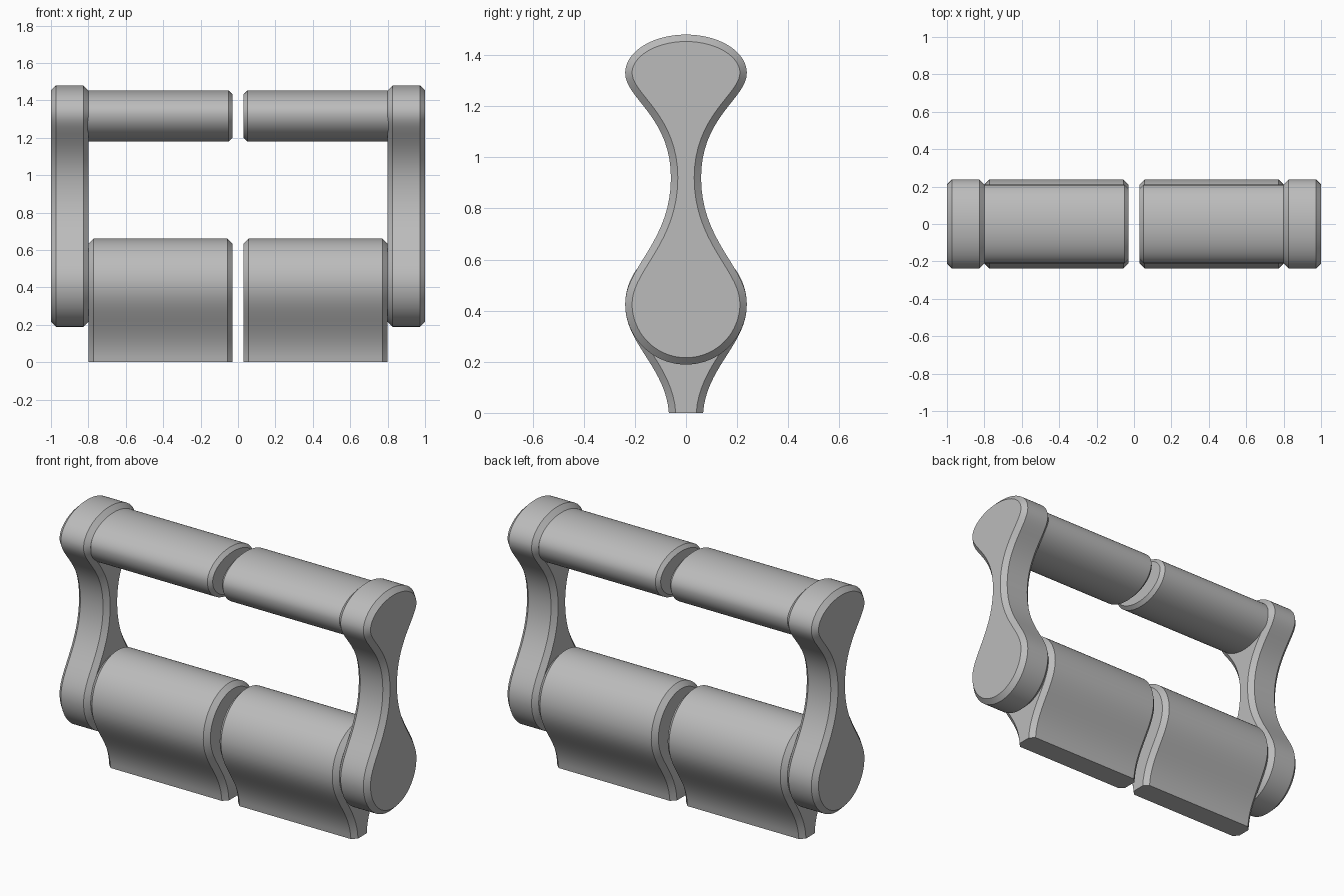
import bpy, bmesh, math
from mathutils import Vector
from mathutils.geometry import interpolate_bezier

cube = bpy.data.objects.get("Cube")
if cube:
    bpy.data.objects.remove(cube)

grey = bpy.data.materials.new("plain grey")
grey.use_nodes = True
colour = (0.5, 0.5, 0.5, 1)
grey.diffuse_color = colour
grey.node_tree.nodes["Principled BSDF"].inputs["Base Color"].default_value = colour


def arc(centre_z, width, height, start, end, steps=20):
    """Elliptical arc in the (y, z) plane, angles in degrees."""
    angles = [math.radians(start + (end - start) * i / steps) for i in range(steps + 1)]
    return [Vector((width * math.cos(a), centre_z + height * math.sin(a))) for a in angles]


def flank(*points):
    """Smooth flowing side between a round end and a narrow waist."""
    curve = interpolate_bezier(*[Vector((y, z, 0)) for y, z in points], 18)
    return [v.to_2d() for v in curve]


def closed(half):
    """Mirror a half profile running from bottom to top."""
    clean = [half[0]]
    for p in half[1:]:
        if (p - clean[-1]).length > 0.0005:
            clean.append(p)
    return clean + [Vector((-p.x, p.y)) for p in reversed(clean) if p.x > 0.001]


def inset(profile, amount, flat_base):
    """Move each profile point inwards along its normal."""
    result = []
    count = len(profile)
    for i, p in enumerate(profile):
        before, after = profile[i - 1], profile[(i + 1) % count]
        if flat_base and i == 0:
            before = p
        if flat_base and i == count - 1:
            after = p
        t = (after - before).normalized()
        q = p + Vector((-t.y, t.x)) * amount
        if flat_base and i in (0, count - 1):
            q.y = 0
        result.append(q)
    return result


def loft(name, profile, stations, side, flat_base=False):
    """Extrude a profile along x through (x, inset) stations."""
    bm = bmesh.new()
    rings = [[bm.verts.new((side * x, p.x, p.y)) for p in inset(profile, d, flat_base)]
             for x, d in stations]
    for a, b in zip(rings, rings[1:]):
        for i in range(len(a)):
            j = (i + 1) % len(a)
            bm.faces.new((a[i], a[j], b[j], b[i]))
    bm.faces.new(rings[0])
    bm.faces.new(rings[-1])
    bmesh.ops.recalc_face_normals(bm, faces=bm.faces)
    mesh = bpy.data.meshes.new(name)
    bm.to_mesh(mesh)
    bm.free()
    mesh.materials.append(grey)
    obj = bpy.data.objects.new(name, mesh)
    bpy.context.collection.objects.link(obj)
    bpy.ops.object.select_all(action="DESELECT")
    obj.select_set(True)
    bpy.context.view_layer.objects.active = obj
    bpy.ops.object.shade_smooth_by_angle(angle=math.radians(30))


# Waisted end plate: round foot, narrow waist, flattened round head
plate = closed(arc(0.427, 0.238, 0.238, -90, 0)
               + flank((0.238, 0.427), (0.238, 0.57), (0.059, 0.67), (0.059, 0.92))
               + flank((0.059, 0.92), (0.059, 1.16), (0.238, 1.23), (0.238, 1.33))
               + arc(1.33, 0.238, 0.15, 0, 90))

# Lower block: round top tapering to a flat foot
block = closed(flank((0.067, 0), (0.08, 0.18), (0.238, 0.27), (0.238, 0.423))
               + arc(0.423, 0.238, 0.238, 0, 90))

# Upper grip: oval bar
grip = closed(arc(1.33, 0.21, 0.15, -90, 0) + arc(1.33, 0.21, 0.123, 0, 90))

bevel = 0.027
for label, side in (("left", 1), ("right", -1)):
    loft(label + "_end_plate", plate,
         [(0.8, bevel), (0.8 + bevel, 0), (1 - bevel, 0), (1, bevel)], side)
    loft(label + "_lower_block", block,
         [(0.03, bevel), (0.03 + bevel, 0), (0.8 - bevel, 0), (0.8, bevel)], side, True)
    loft(label + "_upper_grip", grip,
         [(0.03, 0.02), (0.05, 0), (0.81, 0)], side)
